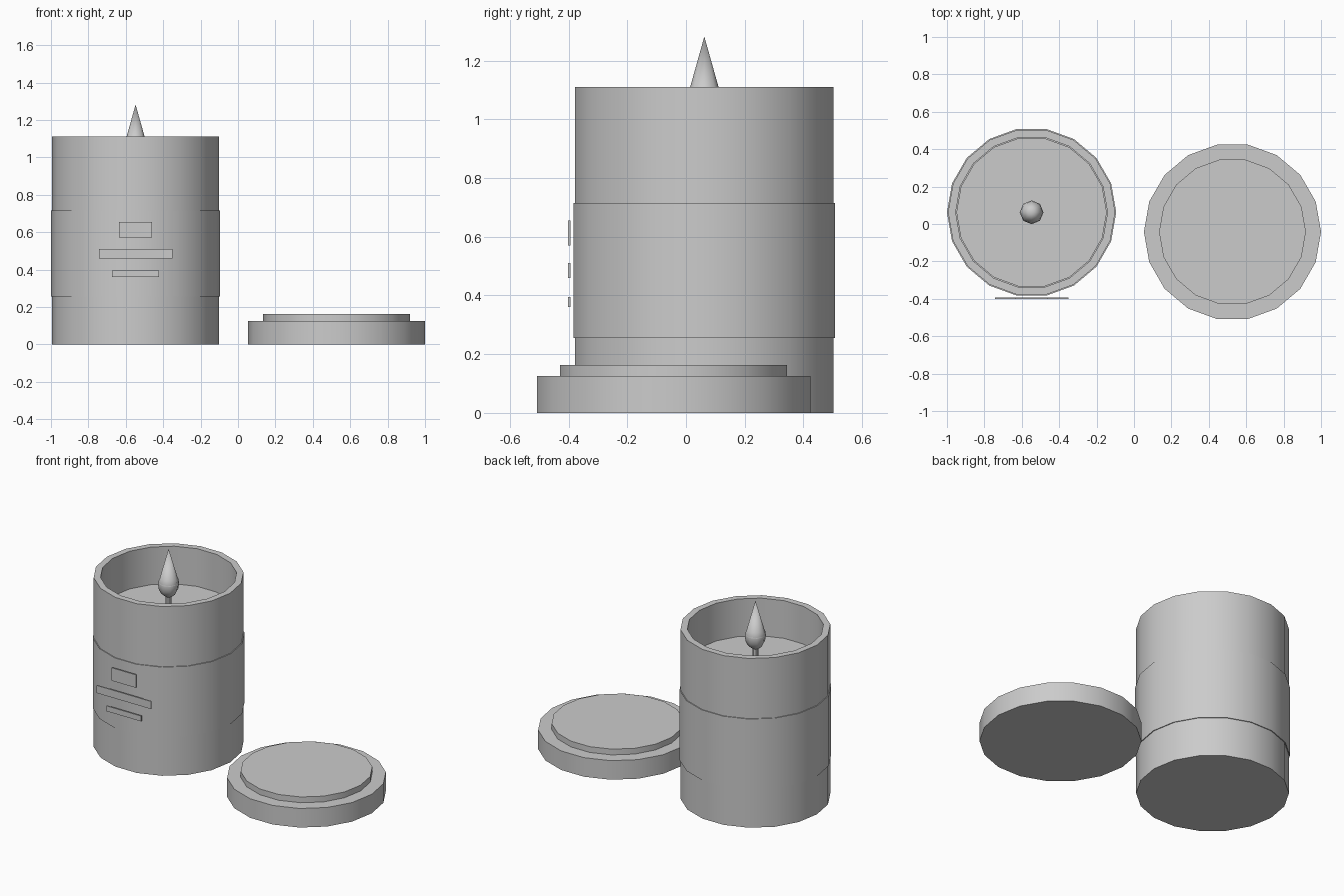
import bpy, bmesh, math

if "Cube" in bpy.data.objects:
    bpy.data.objects.remove(bpy.data.objects["Cube"])

SIDES = 18
JAR = (-0.5475, 0.0625)
LID = (0.5265, -0.042)


def lathe(name, centre, profile, n=SIDES, closed=False, angle=30):
    """Revolve (radius, z) points around a vertical axis."""
    bm = bmesh.new()
    rings = []
    for r, z in profile:
        if r == 0:
            rings.append([bm.verts.new((0, 0, z))] * n)
        else:
            rings.append([bm.verts.new((r * math.cos(2 * math.pi * i / n),
                                        r * math.sin(2 * math.pi * i / n), z))
                          for i in range(n)])
    pairs = list(zip(rings, rings[1:]))
    if closed:
        pairs.append((rings[-1], rings[0]))
    for a, b in pairs:
        for i in range(n):
            j = (i + 1) % n
            bm.faces.new(list(dict.fromkeys((a[i], a[j], b[j], b[i]))))
    # Merge the fans on flat ends into single polygons
    flat = [v for v in bm.verts if len(v.link_edges) == n
            and all(abs(f.normal.z) > 0.999 for f in v.link_faces if not f.normal_update())]
    bmesh.ops.dissolve_verts(bm, verts=flat)
    bmesh.ops.recalc_face_normals(bm, faces=bm.faces)
    return finish(bm, name, (centre[0], centre[1], 0), angle)


def finish(bm, name, location, angle=None):
    mesh = bpy.data.meshes.new(name)
    bm.to_mesh(mesh)
    bm.free()
    ob = bpy.data.objects.new(name, mesh)
    ob.location = location
    bpy.context.collection.objects.link(ob)
    if angle:
        bpy.ops.object.select_all(action='DESELECT')
        ob.select_set(True)
        bpy.context.view_layer.objects.active = ob
        bpy.ops.object.shade_smooth_by_angle(angle=math.radians(angle))
    return ob


def disc(name, centre, r, z0, z1, n=SIDES):
    return lathe(name, centre, [(0, z0), (r, z0), (r, z1), (0, z1)], n)


def box(name, x0, x1, y0, y1, z0, z1):
    bm = bmesh.new()
    bmesh.ops.create_cube(bm, size=1)
    bmesh.ops.scale(bm, vec=(x1 - x0, y1 - y0, z1 - z0), verts=bm.verts)
    return finish(bm, name, ((x0 + x1) / 2, (y0 + y1) / 2, (z0 + z1) / 2))


# Hollow jar with a floor, and the label band around it
lathe("jar", JAR, [(0, 0), (0.447, 0), (0.447, 1.11), (0.406, 1.11), (0.406, 0.05), (0, 0.05)])
lathe("label_band", JAR, [(0.44, 0.255), (0.4525, 0.255), (0.4525, 0.715), (0.44, 0.715)], closed=True)

# Plain raised bars in front of the label
for i, (half, z0, z1) in enumerate([(0.0875, 0.57, 0.655), (0.197, 0.46, 0.51), (0.126, 0.36, 0.395)]):
    box(f"label_bar_{i + 1}", JAR[0] - half, JAR[0] + half, -0.402, -0.394, z0, z1)

# Wax, wick and flame
disc("wax", JAR, 0.402, 0.05, 0.865)
disc("wick", JAR, 0.018, 0.85, 1.01, 8)
bulb = [(0.0635 * math.sin(math.pi * k / 8), 1.05 - 0.083 * math.cos(math.pi * k / 8)) for k in range(1, 8)]
lathe("flame_bulb", JAR, [(0, 0.967)] + bulb + [(0, 1.133)], 8, angle=60)
lathe("flame_tip", JAR, [(0, 1.06), (0.0625, 1.06), (0, 1.282)], 8, angle=60)

# Lid lying beside the jar
disc("lid", LID, 0.4735, 0, 0.125)
disc("lid_step", LID, 0.3925, 0.12, 0.163)
